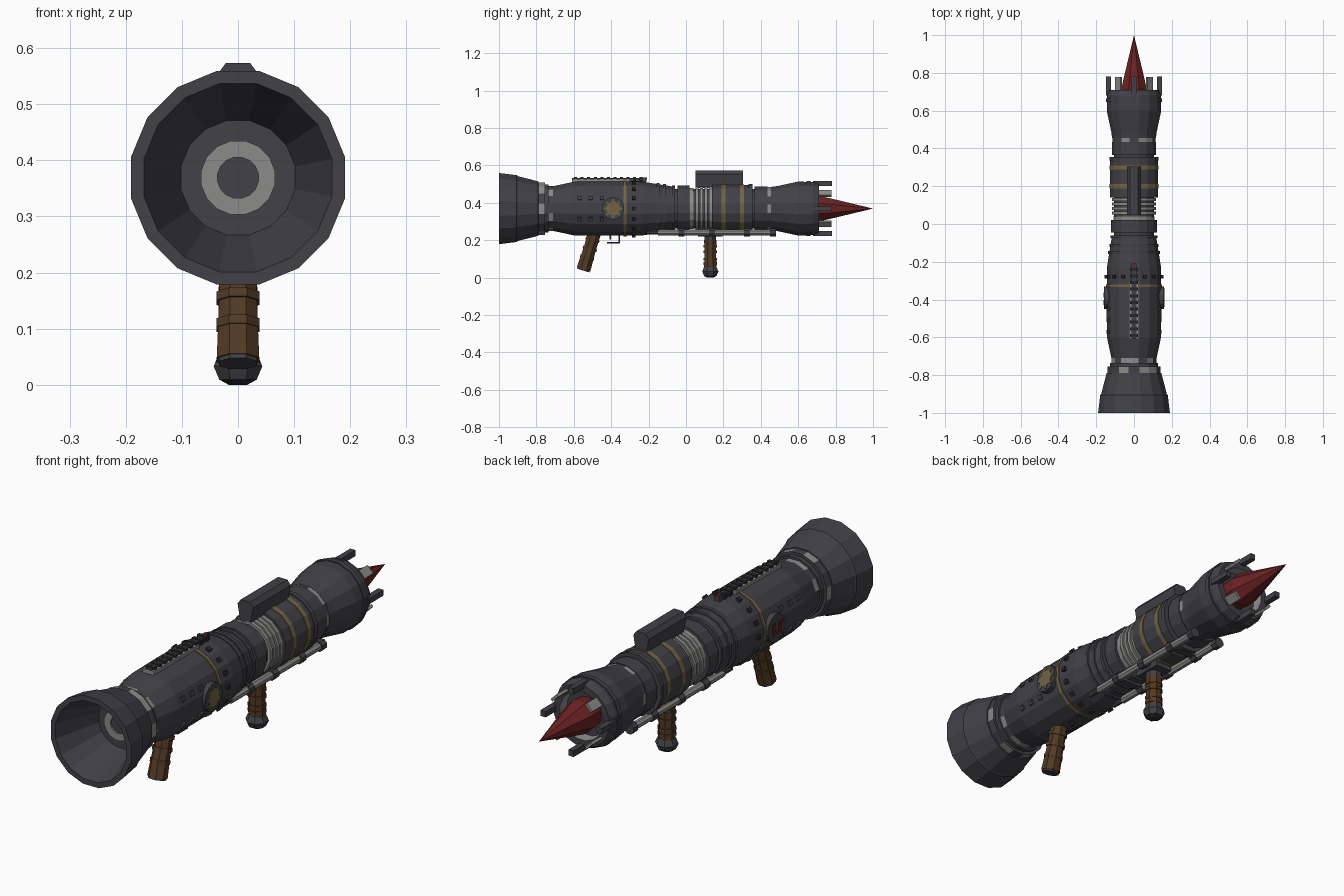
import bpy, bmesh
from math import radians, cos, sin, pi
from mathutils import Matrix, Vector

cube = bpy.data.objects.get("Cube")
if cube:
    bpy.data.objects.remove(cube, do_unlink=True)


def material(name, rgb):
    m = bpy.data.materials.new(name)
    m.use_nodes = True
    m.diffuse_color = (*rgb, 1)
    m.node_tree.nodes["Principled BSDF"].inputs["Base Color"].default_value = (*rgb, 1)
    return m


GUN = material("gunmetal", (0.054, 0.052, 0.062))
BLACK = material("blackened steel", (0.022, 0.022, 0.026))
STEEL = material("light steel", (0.26, 0.26, 0.25))
WOOD = material("brown wood", (0.085, 0.042, 0.018))
RED = material("dark red", (0.15, 0.016, 0.017))
BRASS = material("dull brass", (0.17, 0.13, 0.06))

AXIS = 0.369
T, R = Matrix.Translation, Matrix.Rotation
TUBE = T((0, 0, AXIS))


def finish(bm, name, mats):
    bmesh.ops.remove_doubles(bm, verts=bm.verts, dist=1e-5)
    bmesh.ops.recalc_face_normals(bm, faces=bm.faces)
    me = bpy.data.meshes.new(name)
    bm.to_mesh(me)
    bm.free()
    for m in mats:
        me.materials.append(m)
    ob = bpy.data.objects.new(name, me)
    bpy.context.collection.objects.link(ob)
    return ob


def lathe(name, profile, mats, sides=16, matrix=TUBE, rule=None):
    """Spin (y, radius) points round the y axis; rule(ring, side) picks a material."""
    bm = bmesh.new()
    rings = []
    for y, r in profile:
        angles = [(k + 0.5) * 2 * pi / sides for k in range(sides)]
        rings.append([bm.verts.new(matrix @ Vector((r * sin(a), y, r * cos(a)))) for a in angles])
    for i in range(len(rings) - 1):
        for k in range(sides):
            n = (k + 1) % sides
            f = bm.faces.new((rings[i][k], rings[i][n], rings[i + 1][n], rings[i + 1][k]))
            f.material_index = rule(i, k) if rule else 0
    return finish(bm, name, mats)


def band(name, y0, y1, r, mats, **kw):
    """Short solid drum."""
    return lathe(name, [(y0, 0), (y0, r), (y1, r), (y1, 0)], mats, **kw)


def boxes(name, mat, items):
    bm = bmesh.new()
    for m, size in items:
        bmesh.ops.create_cube(bm, size=1, matrix=m @ Matrix.Diagonal((*size, 1)))
    return finish(bm, name, [mat])


def around(angle, y, r):
    """Frame on the tube surface, local z pointing outwards."""
    return TUBE @ R(radians(angle), 4, 'Y') @ T((0, y, r))


# Flared rear bell, hollow, with a nozzle on its floor
lathe("bell", [(-0.77, 0), (-0.79, 0.148), (-0.9, 0.177), (-0.905, 0.182), (-1, 0.194),
               (-1, 0.171), (-0.8, 0.104), (-0.8, 0)], [GUN])
lathe("nozzle_ring", [(-0.8, 0.037), (-0.815, 0.037), (-0.815, 0.067), (-0.8, 0.067)], [STEEL])
band("nozzle_core", -0.808, -0.795, 0.037, [GUN])

# Collars between bell and body, with worn bright segments
def worn(i, k):
    return int(i == 1 and k % 8 in (0, 1, 3, 6))

band("bell_collar", -0.8, -0.755, 0.143, [GUN, STEEL], rule=worn)
band("bell_groove", -0.757, -0.735, 0.13, [GUN])
band("neck_collar", -0.74, -0.7, 0.122, [GUN, STEEL], rule=lambda i, k: worn(i, k + 2))

# Main body
lathe("body", [(-0.71, 0), (-0.71, 0.122), (-0.6, 0.146), (-0.42, 0.148), (-0.23, 0.146),
               (-0.075, 0.121), (-0.075, 0)], [GUN])
for n, y in enumerate((-0.15, -0.115)):
    band(f"body_rib_{n}", y - 0.008, y + 0.008, 0.139 - n * 0.006, [GUN])
band("body_brass_band", -0.334, -0.319, 0.151, [BRASS])
boxes("body_bolts", BLACK, [(around(22.5 * k, -0.28, 0.146), (0.018, 0.018, 0.018)) for k in range(16)])
boxes("side_lugs", GUN, [(around(s * a, y, 0.147), (0.02, 0.02, 0.014))
                         for s in (-1, 1) for a in (67.5, 112.5) for y in (-0.57, -0.51, -0.45)])

# Middle tube, ribbed section and forward neck
band("middle_core", -0.08, 0.4, 0.108, [GUN])
band("middle_collar_small", -0.075, -0.06, 0.127, [GUN])
band("middle_collar", -0.045, 0.02, 0.125, [GUN])
band("middle_spacer", 0.02, 0.04, 0.112, [STEEL])
for n in range(4):
    y = 0.05 + n * 0.024
    band(f"steel_rib_{n}", y, y + 0.016, 0.12, [STEEL])
band("fore_tube", 0.14, 0.345, 0.129, [GUN])
band("fore_tube_lip", 0.335, 0.355, 0.133, [GUN])
for n, y in enumerate((0.2, 0.3)):
    band(f"fore_brass_band_{n}", y - 0.011, y + 0.011, 0.132, [BRASS])
band("neck", 0.365, 0.435, 0.12, [GUN])
band("neck_worn_ring", 0.43, 0.465, 0.117, [GUN, STEEL], rule=worn)

# Muzzle head with recessed bright lining
lathe("muzzle", [(0.455, 0), (0.455, 0.118), (0.49, 0.123), (0.6, 0.147), (0.68, 0.145),
                 (0.71, 0.133), (0.71, 0.104), (0.66, 0.1), (0.66, 0)], [GUN, STEEL],
      rule=lambda i, k: int(i == 6))
band("muzzle_band", 0.645, 0.665, 0.15, [GUN])
boxes("muzzle_claws", GUN, [(around(90 * k, 0.73, 0.134), (0.024, 0.1, 0.026)) for k in range(4)])
boxes("muzzle_plates", STEEL, [(around(90 * k + 45, 0.735, 0.115), (0.04, 0.085, 0.012)) for k in range(4)])

# Warhead
lathe("warhead", [(0.65, 0), (0.65, 0.066), (0.72, 0.072), (0.8, 0.052), (1, 0)], [RED], sides=8)

# Sight box on top: chamfered section run along the tube
bm = bmesh.new()
section = [(-0.024, 0.48), (-0.037, 0.553), (-0.022, 0.573), (0.022, 0.573), (0.037, 0.553), (0.024, 0.48)]
base = bm.faces.new([bm.verts.new((x, 0.05, z)) for x, z in section])
ext = bmesh.ops.extrude_face_region(bm, geom=[base])
bmesh.ops.translate(bm, vec=(0, 0.255, 0), verts=[v for v in ext["geom"] if isinstance(v, bmesh.types.BMVert)])
finish(bm, "sight", [GUN])

# Toothed strip along the top of the body
boxes("top_plate", STEEL, [(T((0, -0.455, 0.52)), (0.055, 0.31, 0.016))])
boxes("top_rail", GUN, [(T((0, -0.41, 0.522)), (0.026, 0.4, 0.022))])
boxes("top_teeth", BLACK, [(T((0, -0.59 + 0.035 * n, 0.526)), (0.044, 0.016, 0.022)) for n in range(11)])
boxes("top_marker", RED, [(T((0, -0.222, 0.53)), (0.016, 0.025, 0.012))])

# Round badges on both sides
right, left = around(-90, -0.39, 0), around(90, -0.39, 0)
for side, m in (("right", right), ("left", left)):
    band(f"{side}_badge", 0.12, 0.158, 0.06, [GUN], matrix=m @ R(radians(90), 4, 'X'))
boxes("right_badge_bars", RED, [(right @ T((dx, dy, 0.159)), size) for s in (-1, 1) for dx, dy, size in
                                ((0, s * 0.02, (0.05, 0.014, 0.006)),
                                 (-0.02 * s, s * 0.02 - 0.012, (0.012, 0.016, 0.006)))])
band("left_badge_disc", 0.15, 0.161, 0.038, [BRASS], sides=12, matrix=left @ R(radians(90), 4, 'X'))
boxes("left_badge_rays", BRASS, [(left @ R(k * pi / 4, 4, 'Z') @ T((0.043, 0, 0.159)), (0.014, 0.01, 0.005))
                                 for k in range(8)])

# Twin rods below with clamps
for side, x in (("left", 0.066), ("right", -0.066)):
    at = T((x, 0, 0.242))
    band(f"{side}_rod", -0.15, 0.45, 0.017, [STEEL], sides=8, matrix=at)
    band(f"{side}_rod_tail", -0.21, -0.14, 0.012, [GUN], sides=8, matrix=at)
    for n, y in enumerate((-0.025, 0.14, 0.325, 0.465)):
        band(f"{side}_rod_clamp_{n}", y - 0.016, y + 0.016, 0.023, [GUN], sides=8, matrix=at)
boxes("rod_brackets", GUN, [(T((0, y, 0.25)), (0.12, 0.03, 0.03)) for y in (-0.025, 0.14, 0.325)]
      + [(T((0, 0.13, 0.245)), (0.08, 0.13, 0.05))])

# Front grip: banded wooden handle and steel pommel
down = T((0, 0.13, 0.24)) @ R(radians(-90), 4, 'X')
lathe("front_grip", [(0.04, 0), (0.04, 0.036), (0.1, 0.033), (0.2, 0.036), (0.2, 0)], [WOOD], 8, down)
for n, d in enumerate((0.072, 0.102, 0.142, 0.165)):
    band(f"front_grip_band_{n}", d - 0.007, d + 0.007, 0.038, [WOOD], sides=8, matrix=down)
band("front_grip_collar", 0, 0.066, 0.034, [GUN], sides=8, matrix=down)
lathe("front_pommel", [(0.183, 0), (0.183, 0.036), (0.207, 0.047), (0.231, 0.036), (0.24, 0.018), (0.24, 0)],
      [GUN, BLACK], 8, down, rule=lambda i, k: int(i > 2))

# Rear grip, raked backwards
raked = T((0, -0.485, 0.25)) @ R(radians(-107), 4, 'X')
lathe("rear_grip", [(0, 0), (0, 0.037), (0.1, 0.036), (0.215, 0.041), (0.215, 0)], [WOOD], 8, raked)
for n, d in enumerate((0.05, 0.1, 0.15)):
    band(f"rear_grip_band_{n}", d - 0.008, d + 0.008, 0.041, [WOOD], sides=8, matrix=raked)
band("rear_grip_cap", 0.208, 0.222, 0.037, [GUN], sides=8, matrix=raked)

# Trigger and guard
boxes("trigger_guard", BLACK, [(T((0, -0.388, 0.186)), (0.018, 0.07, 0.009)),
                               (T((0, -0.357, 0.21)), (0.018, 0.009, 0.055))])
boxes("trigger", BLACK, [(T((0, -0.405, 0.218)), (0.012, 0.01, 0.03))])
